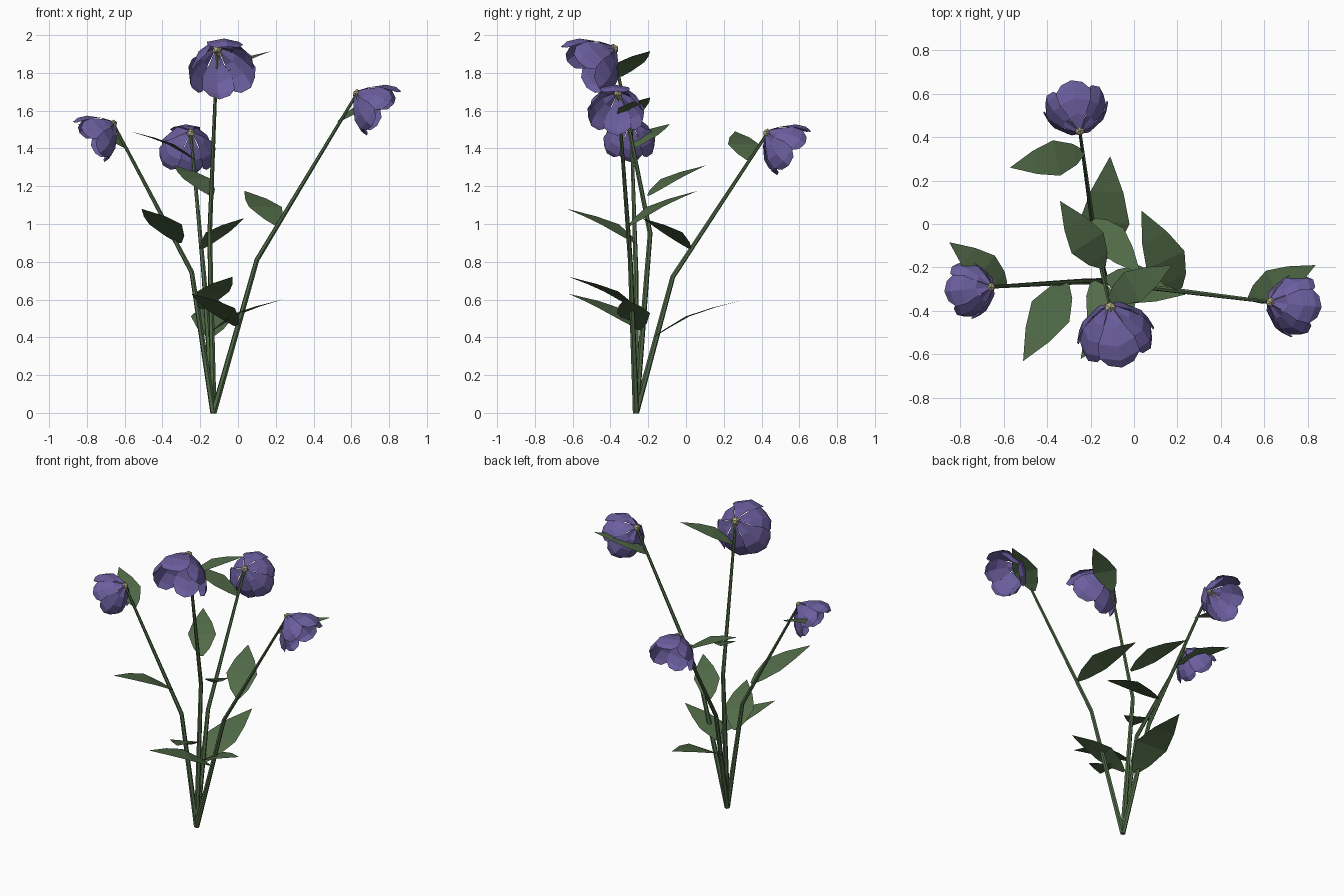
import bpy, bmesh, math
from mathutils import Vector

if "Cube" in bpy.data.objects:
    bpy.data.objects.remove(bpy.data.objects["Cube"])

UP = Vector((0, 0, 1))


def material(name, rgb):
    m = bpy.data.materials.new(name)
    m.use_nodes = True
    m.diffuse_color = (*rgb, 1)
    m.node_tree.nodes["Principled BSDF"].inputs["Base Color"].default_value = (*rgb, 1)
    return m


PURPLE = material("petal purple", (0.145, 0.112, 0.34))
GREEN = material("leaf and stem green", (0.083, 0.146, 0.064))
CREAM = material("flower heart cream", (0.46, 0.41, 0.23))


def finish(bm, name, mat):
    mesh = bpy.data.meshes.new(name)
    bm.to_mesh(mesh)
    bm.free()
    mesh.materials.append(mat)
    obj = bpy.data.objects.new(name, mesh)
    bpy.context.collection.objects.link(obj)


def skin_rows(bm, rows, closed=False):
    """Join rows of points with quads."""
    rings = [[bm.verts.new(p) for p in row] for row in rows]
    n = len(rings[0])
    for a, b in zip(rings, rings[1:]):
        for i in range(n if closed else n - 1):
            j = (i + 1) % n
            bm.faces.new((a[i], a[j], b[j], b[i]))
    return rings


def stem(name, points, radii):
    bm = bmesh.new()
    rows = []
    for k, p in enumerate(points):
        d = points[min(k + 1, len(points) - 1)] - points[max(k - 1, 0)]
        u = d.cross(Vector((0.3, 1, 0))).normalized()
        v = d.cross(u).normalized()
        rows.append([p + radii[k] * (u * math.cos(a) + v * math.sin(a))
                     for a in (math.tau * i / 6 for i in range(6))])
    rings = skin_rows(bm, rows, closed=True)
    bm.faces.new(rings[0])
    bm.faces.new(rings[-1])
    bmesh.ops.recalc_face_normals(bm, faces=bm.faces)
    finish(bm, name, GREEN)


def leaf(name, base, tip):
    """Flat pointed blade with a gentle arch along its length."""
    bm = bmesh.new()
    d = tip - base
    length = d.length
    side = UP.cross(d).normalized()
    normal = d.cross(side).normalized()
    rows = []
    for t, w, rise in ((0, 0.03, 0), (0.14, 0.13, 0.03), (0.4, 0.22, 0.065),
                       (0.68, 0.145, 0.045), (1, 0.002, 0)):
        mid = base + d * t + normal * length * rise
        rows.append([mid - side * w * length, mid + side * w * length])
    skin_rows(bm, rows)
    finish(bm, name, GREEN)


def flower(name, origin, heading, size):
    """Nodding cup of six broad overlapping petals."""
    d = Vector((*heading, 0)).normalized()
    tilt = math.radians(38)
    axis = d * math.cos(tilt) - UP * math.sin(tilt)
    u = UP.cross(d).normalized()
    v = axis.cross(u).normalized()
    cup = ((0, 0.012, 0.5), (0.04, 0.075, 0.5), (0.09, 0.127, 0.6),
           (0.14, 0.15, 0.56), (0.175, 0.148, 0.34))
    bm = bmesh.new()
    for i in range(6):
        centre = math.tau * i / 6 + math.pi / 2
        inner = 0.94 if i % 2 else 1.02
        rows = []
        for t, r, half in cup:
            row = []
            for k in (-1, 0, 1):
                a = centre + k * half
                rr = r * inner * (1 - 0.03 * abs(k))
                row.append(origin + size * (axis * (t - 0.01 * abs(k))
                           + (u * math.cos(a) + v * math.sin(a)) * rr))
            rows.append(row)
        skin_rows(bm, rows)
    finish(bm, name + "_petals", PURPLE)

    # heart and stamens
    bm = bmesh.new()
    bmesh.ops.create_icosphere(bm, subdivisions=1, radius=0.024 * size)
    bmesh.ops.translate(bm, verts=bm.verts, vec=origin)
    for i in range(5):
        a = math.tau * i / 5
        out = u * math.cos(a) + v * math.sin(a)
        end = origin + size * (axis * 0.06 + out * 0.022)
        verts = [bm.verts.new(origin + o * 0.006) for o in (u, v, -u - v)]
        top = bm.verts.new(end)
        for j in range(3):
            bm.faces.new((verts[j], verts[(j + 1) % 3], top))
    finish(bm, name + "_heart", CREAM)


# stems and flowers: bend, end, flower heading, flower size
ROOT = Vector((-0.13, -0.265, 0))
PLANTS = {
    "front": ((-0.15, -0.19, 0.95), (-0.11, -0.385, 1.925), (0.2, -1), 1.22),
    "left": ((0.10, -0.295, 0.81), (0.63, -0.36, 1.69), (1, -0.1), 1.02),
    "right": ((-0.245, -0.265, 0.745), (-0.66, -0.29, 1.53), (-1, -0.1), 0.93),
    "back": ((-0.18, -0.07, 0.72), (-0.25, 0.43, 1.48), (-0.17, 1), 1.02),
}
for name, (bend, end, heading, size) in PLANTS.items():
    bend, end = Vector(bend), Vector(end)
    stem(name + "_stem", [ROOT, bend, end], (0.017, 0.013, 0.008))
    flower(name + "_flower", end, heading, size)

# leaves: base on the stem, then tip
LEAVES = (
    ((-0.23, 0.33, 1.34), (-0.57, 0.26, 1.49)),
    ((-0.15, -0.17, 0.40), (-0.11, 0.31, 0.60)),
    ((-0.14, -0.20, 1.15), (-0.34, 0.105, 1.31)),
    ((0.21, -0.30, 0.99), (0.035, 0.06, 1.175)),
    ((-0.115, -0.35, 1.78), (0.175, -0.19, 1.915)),
    ((-0.13, -0.25, 0.44), (0.235, -0.325, 0.60)),
    ((-0.31, -0.27, 0.90), (-0.51, -0.63, 1.08)),
    ((-0.59, -0.28, 1.40), (-0.85, -0.085, 1.53)),
    ((0.53, -0.345, 1.54), (0.835, -0.19, 1.67)),
    ((-0.19, 0.02, 0.87), (0.03, -0.23, 1.03)),
    ((-0.19, -0.265, 0.55), (-0.03, -0.62, 0.72)),
    ((-0.01, -0.28, 0.46), (-0.245, -0.62, 0.63)),
)
for i, (base, tip) in enumerate(LEAVES):
    leaf(f"leaf_{i + 1}", Vector(base), Vector(tip))
